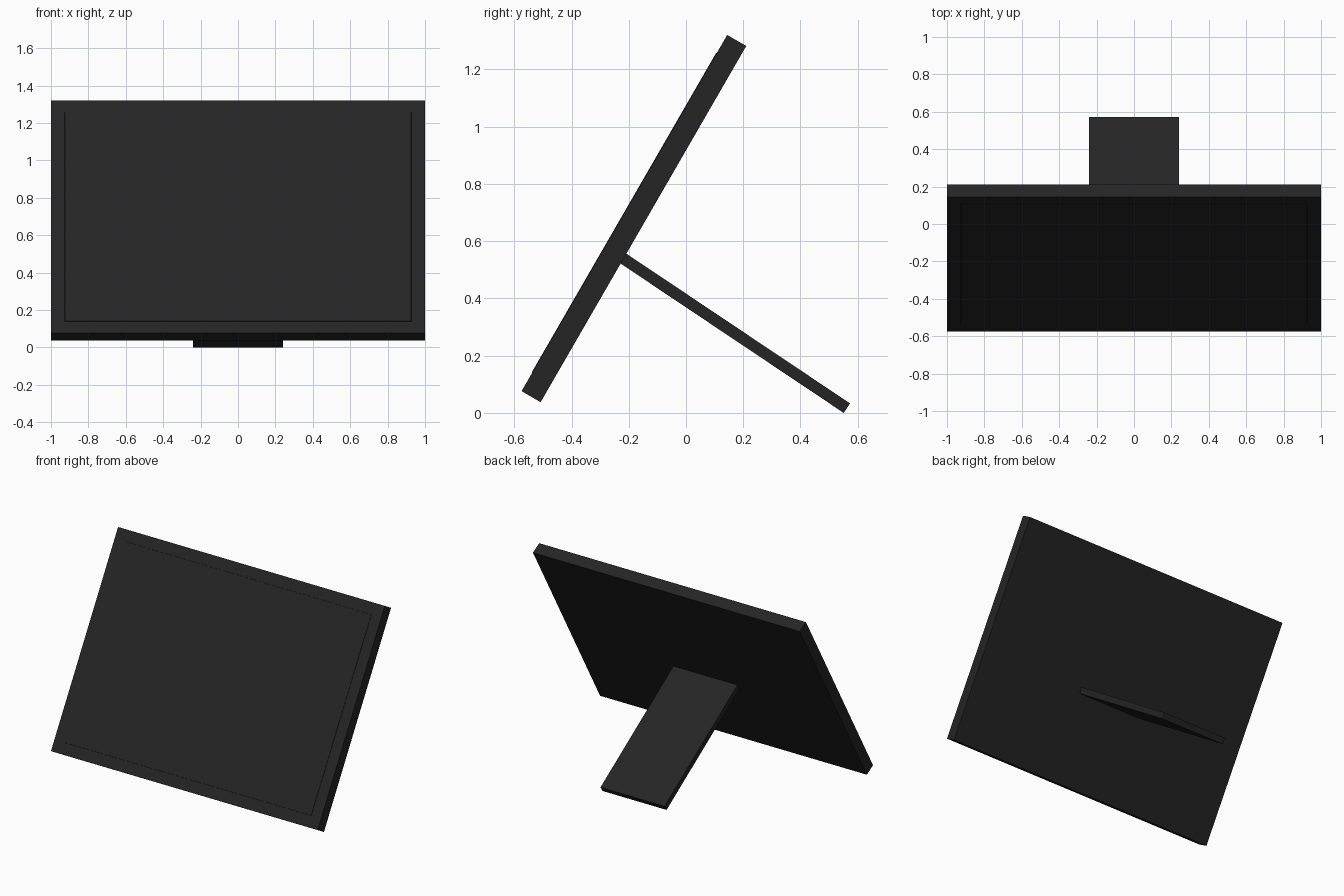
import bpy, bmesh, math
from mathutils import Matrix

cube = bpy.data.objects.get("Cube")
if cube:
    bpy.data.objects.remove(cube, do_unlink=True)


def material(name, value):
    mat = bpy.data.materials.new(name)
    mat.use_nodes = True
    colour = (value, value, value, 1)
    mat.diffuse_color = colour
    mat.node_tree.nodes["Principled BSDF"].inputs["Base Color"].default_value = colour
    return mat


def box(name, size, location, tilt, mat, edit=None):
    """Box tilted about x, with an optional edit made in its own frame."""
    bm = bmesh.new()
    bmesh.ops.create_cube(bm, size=1, matrix=Matrix.Diagonal((*size, 1)))
    if edit:
        edit(bm)
    mesh = bpy.data.meshes.new(name)
    bm.to_mesh(mesh)
    bm.free()
    mesh.materials.append(mat)
    obj = bpy.data.objects.new(name, mesh)
    obj.location = location
    obj.rotation_euler.x = tilt
    bpy.context.collection.objects.link(obj)
    return obj


def inset_screen(bm):
    bm.normal_update()
    front = min(bm.faces, key=lambda f: f.calc_center_median().y)
    bmesh.ops.inset_region(bm, faces=[front], thickness=0.104)
    bmesh.ops.inset_region(bm, faces=[front], thickness=0.001, depth=0.002)


black = material("matte black", 0.018)

# Leaning display panel with a shallow screen border
box("display_panel", (2, 0.077, 1.437), (0, -0.182, 0.679),
    math.radians(-30), black, inset_screen)

# Rear prop, its upper end seated in the back of the panel
angle = math.radians(-33.8)
length = 0.96
prop_y = 0.562 - math.cos(angle) * length / 2
prop_z = 0.0166 - math.sin(angle) * length / 2
box("rear_stand", (0.48, length, 0.04), (0, prop_y, prop_z), angle, black)
